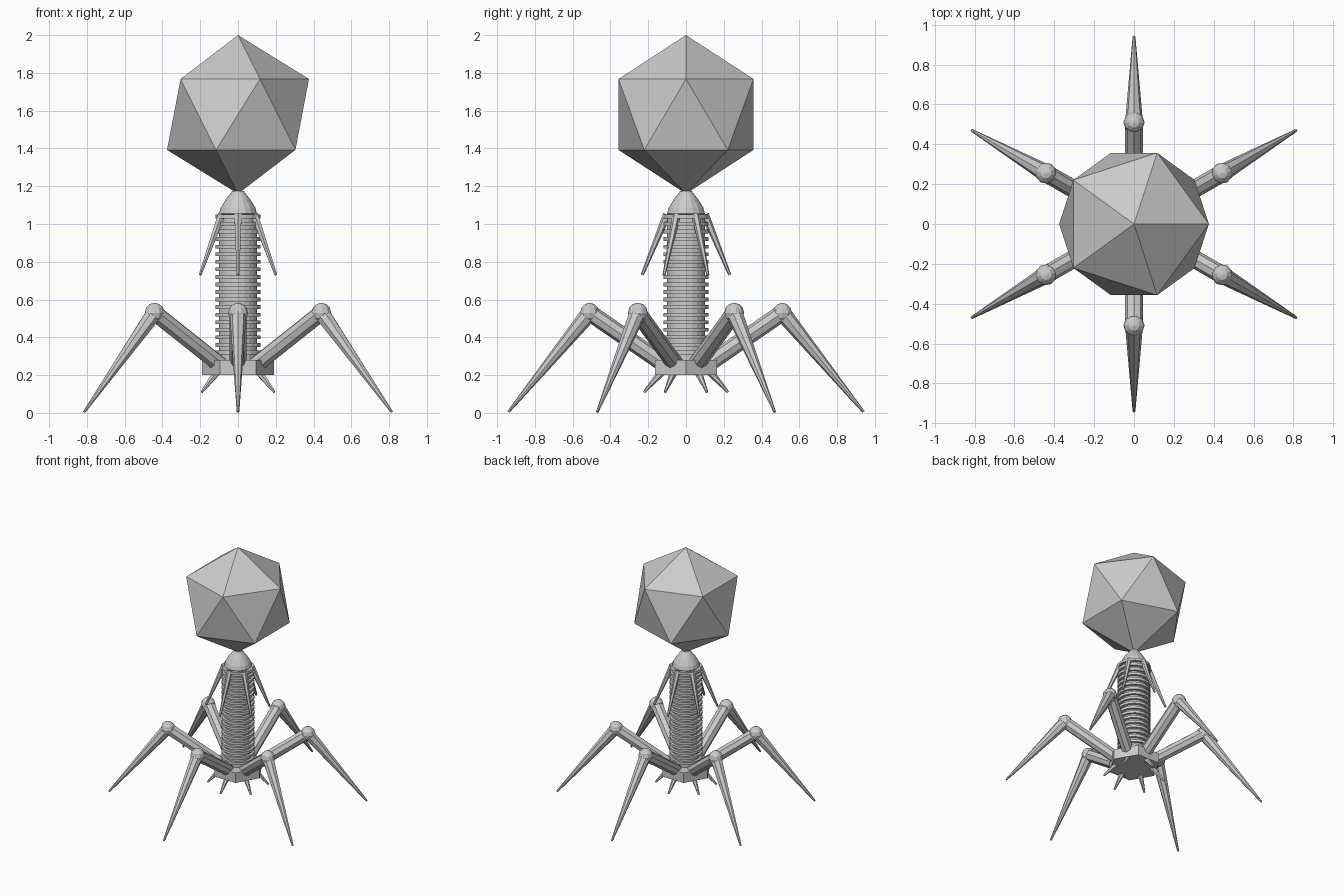
import bpy, bmesh, math
from mathutils import Vector, Matrix

if "Cube" in bpy.data.objects:
    bpy.data.objects.remove(bpy.data.objects["Cube"])


def add_object(name, bm):
    mesh = bpy.data.meshes.new(name)
    bm.normal_update()
    bm.to_mesh(mesh)
    bm.free()
    obj = bpy.data.objects.new(name, mesh)
    bpy.context.collection.objects.link(obj)
    return obj


def taper(name, a, b, r1, r2, sides=8):
    """Tapered rod from point a to point b."""
    a, b = Vector(a), Vector(b)
    d = b - a
    bm = bmesh.new()
    m = Matrix.Translation((a + b) / 2) @ d.to_track_quat('Z', 'Y').to_matrix().to_4x4()
    bmesh.ops.create_cone(bm, cap_ends=True, segments=sides, radius1=r1,
                          radius2=r2, depth=d.length, matrix=m)
    return add_object(name, bm)


def lathe(name, profile, sides):
    """Revolve (radius, z) points around the z axis, with capped ends."""
    bm = bmesh.new()
    rings = [[bm.verts.new((r * math.cos(math.tau * i / sides),
                            r * math.sin(math.tau * i / sides), z))
              for i in range(sides)] for r, z in profile]
    for lo, hi in zip(rings, rings[1:]):
        for i in range(sides):
            j = (i + 1) % sides
            bm.faces.new((lo[i], lo[j], hi[j], hi[i]))
    bm.faces.new(rings[0][::-1])
    bm.faces.new(rings[-1])
    return add_object(name, bm)


def polar(r, angle, z):
    return Vector((r * math.cos(angle), r * math.sin(angle), z))


# Icosahedral head, one vertex up and one down
R, CZ = 0.42, 1.58
bm = bmesh.new()
top, bottom = bm.verts.new((0, 0, CZ + R)), bm.verts.new((0, 0, CZ - R))
h, rr = R / math.sqrt(5), 2 * R / math.sqrt(5)
up = [bm.verts.new(polar(rr, math.radians(72 * i), CZ + h)) for i in range(5)]
low = [bm.verts.new(polar(rr, math.radians(72 * i + 36), CZ - h)) for i in range(5)]
for i in range(5):
    j = (i + 1) % 5
    bm.faces.new((top, up[i], up[j]))
    bm.faces.new((up[i], low[i], up[j]))
    bm.faces.new((low[i], low[j], up[j]))
    bm.faces.new((bottom, low[j], low[i]))
add_object("head", bm)

# Collar under the head
collar = lathe("collar", [(0.085, 1.035), (0.1, 1.055), (0.092, 1.085),
                          (0.065, 1.13), (0.03, 1.175)], 16)

# Ribbed tail: core tube with stacked rings
lathe("tail_core", [(0.1, 0.27), (0.1, 1.045)], 20)
for k in range(19):
    z = 0.32 + 0.04 * k
    lathe(f"tail_ring_{k + 1}", [(0.12, z - 0.01), (0.12, z + 0.01)], 20)

# Hexagonal base plate
lathe("base_plate", [(0.19, 0.2), (0.19, 0.28)], 6)

# Six-fold legs, whiskers and base spikes
for k in range(6):
    a = math.radians(30 + 60 * k)
    knee = polar(0.51, a, 0.53)
    taper(f"upper_leg_{k + 1}", polar(0.11, a, 0.255), knee, 0.045, 0.045)
    taper(f"lower_leg_{k + 1}", knee, polar(0.94, a, 0.005), 0.045, 0.007)
    bm = bmesh.new()
    bmesh.ops.create_uvsphere(bm, u_segments=10, v_segments=6, radius=0.053,
                              matrix=Matrix.Translation(knee) @ Matrix.Rotation(a, 4, 'Z'))
    add_object(f"knee_{k + 1}", bm)
    taper(f"whisker_{k + 1}", polar(0.1, a, 1.05), polar(0.232, a, 0.73), 0.022, 0.008, 6)
    taper(f"base_spike_{k + 1}", polar(0.12, a, 0.225), polar(0.222, a, 0.11), 0.022, 0.007, 6)
